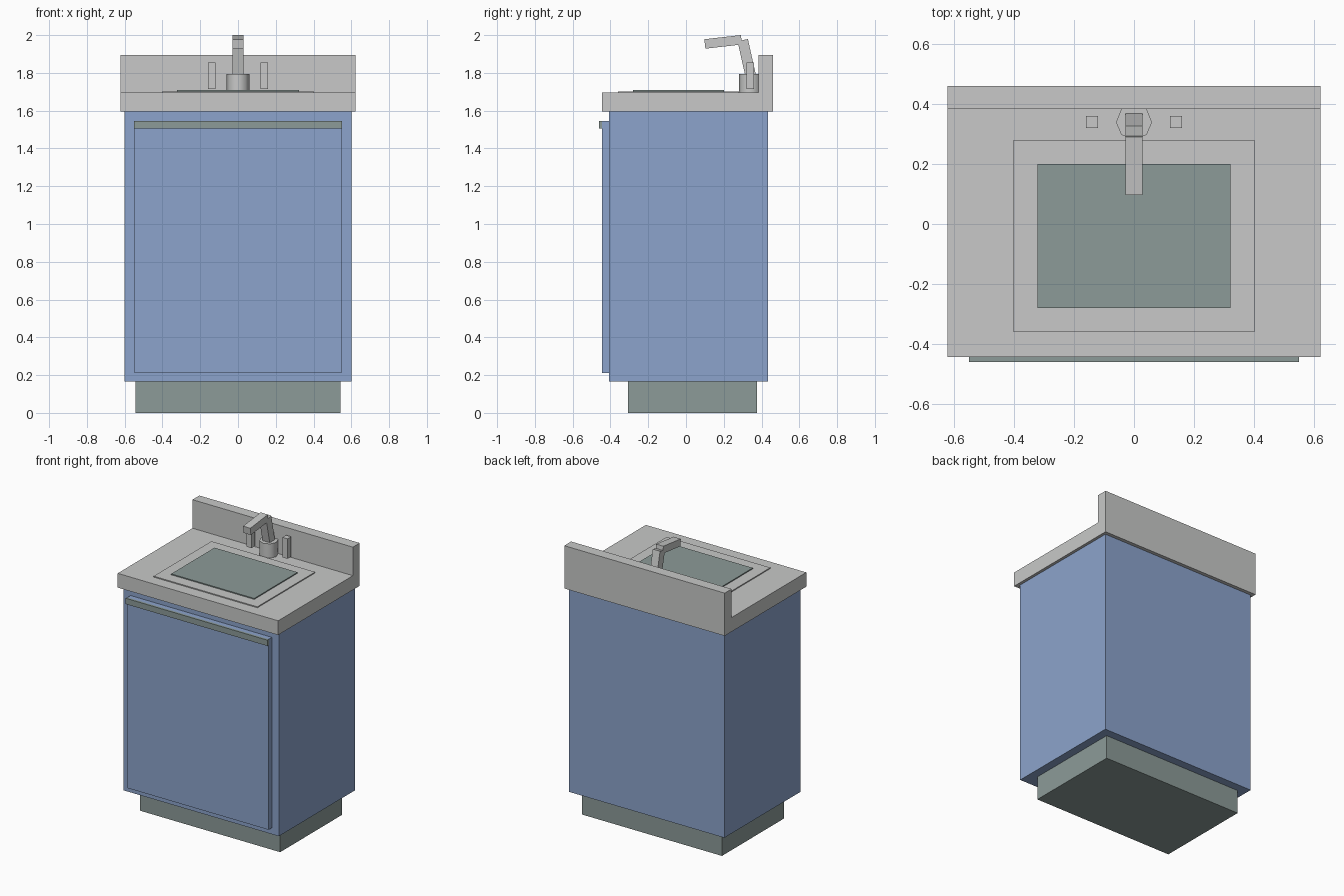
import bpy
import bmesh
import math

if "Cube" in bpy.data.objects:
    bpy.data.objects.remove(bpy.data.objects["Cube"])


def material(name, rgb):
    m = bpy.data.materials.new(name)
    m.diffuse_color = (*rgb, 1.0)
    m.use_nodes = True
    m.node_tree.nodes["Principled BSDF"].inputs["Base Color"].default_value = m.diffuse_color
    return m


BLUE = material("cabinet blue", (0.262, 0.371, 0.604))
GREY = material("counter grey", (0.578, 0.584, 0.578))
GREEN = material("grey green", (0.262, 0.328, 0.314))


def finish(name, bm, mat):
    bmesh.ops.recalc_face_normals(bm, faces=bm.faces)
    mesh = bpy.data.meshes.new(name)
    bm.to_mesh(mesh)
    bm.free()
    mesh.materials.append(mat)
    ob = bpy.data.objects.new(name, mesh)
    bpy.context.collection.objects.link(ob)
    return ob


def prism(name, half_width, profile, mat, x=0.0):
    """Extrude a side profile of (y, z) points along x."""
    bm = bmesh.new()
    face = bm.faces.new([bm.verts.new((x - half_width, y, z)) for y, z in profile])
    out = bmesh.ops.extrude_face_region(bm, geom=[face])
    verts = [v for v in out["geom"] if isinstance(v, bmesh.types.BMVert)]
    bmesh.ops.translate(bm, verts=verts, vec=(2 * half_width, 0, 0))
    return finish(name, bm, mat)


def box(name, half_width, y0, y1, z0, z1, mat, x=0.0):
    return prism(name, half_width, [(y0, z0), (y1, z0), (y1, z1), (y0, z1)], mat, x)


def tilted_box(name, half_width, corner, length, thick, angle, mat):
    """Bar from its upper front corner, running along angle in the yz plane."""
    y, z = corner
    c, s = math.cos(angle), math.sin(angle)
    along, down = (length * c, length * s), (thick * s, -thick * c)
    pts = [(y, z), (y + along[0], z + along[1]),
           (y + along[0] + down[0], z + along[1] + down[1]),
           (y + down[0], z + down[1])]
    return prism(name, half_width, pts, mat)


# Cabinet
box("kick_base", 0.543, -0.308, 0.377, 0.0, 0.165, GREEN)
box("cabinet_body", 0.602, -0.407, 0.435, 0.165, 1.595, BLUE)
box("door", 0.548, -0.444, -0.407, 0.21, 1.545, BLUE)
box("door_handle", 0.55, -0.46, -0.444, 1.505, 1.546, GREEN)

# Counter with its raised back in one profile
prism("counter", 0.622, [(-0.444, 1.595), (0.46, 1.595), (0.46, 1.895),
                         (0.384, 1.895), (0.384, 1.695), (-0.444, 1.695)], GREY)

# Sink rim and basin
box("sink_rim", 0.402, -0.36, 0.28, 1.69, 1.702, GREY)
box("sink_basin", 0.322, -0.28, 0.2, 1.70, 1.709, GREEN)

# Faucet base: eight sides, smooth
bpy.ops.mesh.primitive_cylinder_add(vertices=8, radius=0.06, depth=0.1,
                                    location=(0, 0.34, 1.745))
base = bpy.context.object
base.name = "faucet_base"
base.data.materials.append(GREY)
bpy.ops.object.shade_smooth_by_angle(angle=math.radians(50))

# Faucet neck and spout
tilted_box("faucet_neck", 0.028, (0.273, 1.967), 0.056, 0.22, math.radians(12.6), GREY)
tilted_box("faucet_spout", 0.028, (0.097, 1.978), 0.195, 0.05, math.radians(6.5), GREY)

# Tap handles on both sides
for side, x in (("left", -0.14), ("right", 0.14)):
    box("tap_" + side, 0.02, 0.32, 0.36, 1.714, 1.854, GREY, x)
